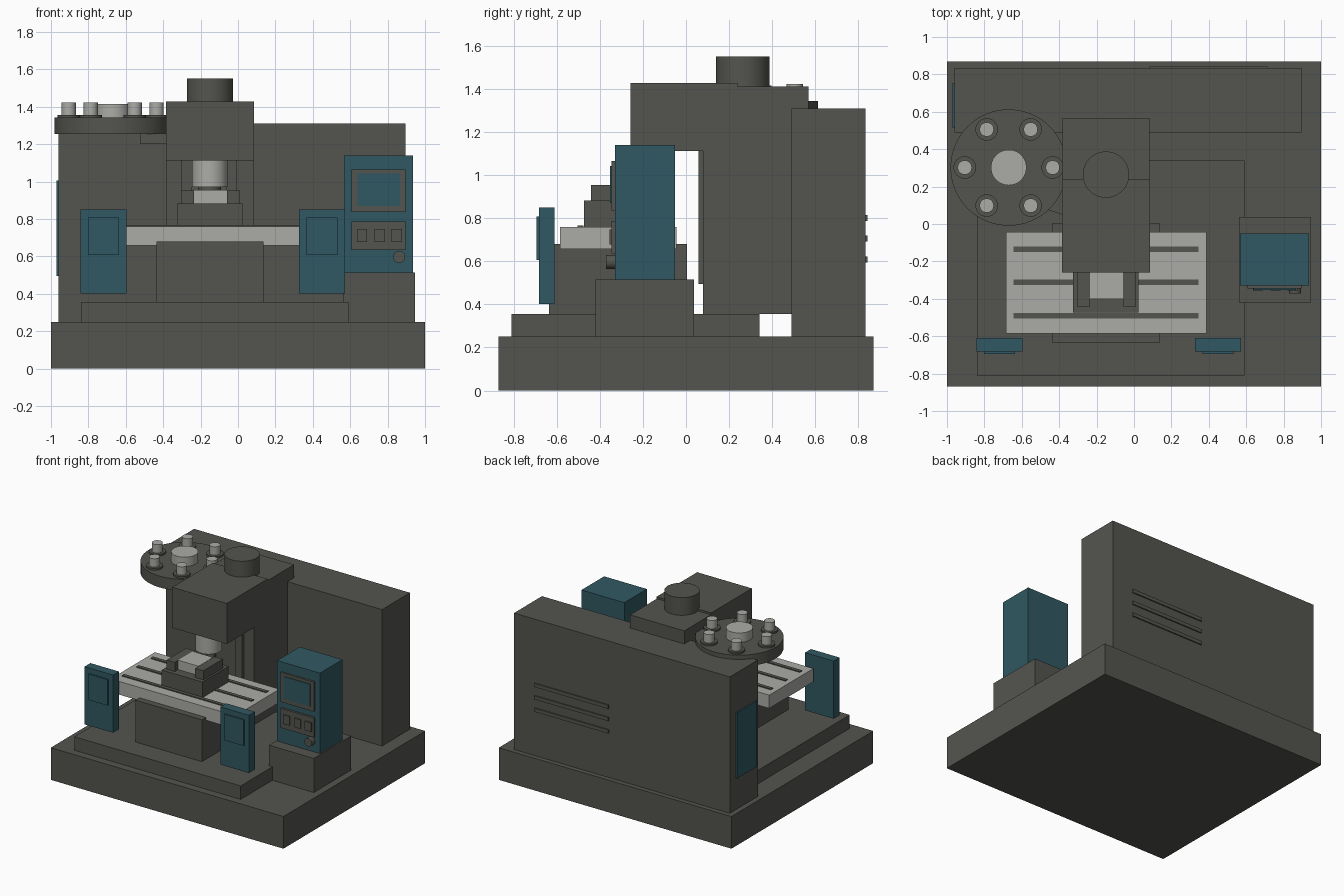
import bpy, math


def material(name, rgb):
    m = bpy.data.materials.new(name)
    m.diffuse_color = (*rgb, 1)
    return m


DARK = material("dark grey paint", (0.088, 0.088, 0.078))
STEEL = material("bare steel", (0.41, 0.41, 0.385))
TEAL = material("teal paint", (0.03, 0.098, 0.122))


def box(name, x, y, z, mat=DARK):
    """Box from three (low, high) ranges."""
    bpy.ops.mesh.primitive_cube_add(size=1, location=[(a + b) / 2 for a, b in (x, y, z)])
    o = bpy.context.object
    o.name = name
    o.scale = [b - a for a, b in (x, y, z)]
    bpy.ops.object.transform_apply(location=False, rotation=False, scale=True)
    o.data.materials.append(mat)
    return o


def cylinder(name, x, y, z, r, mat=DARK, sides=48):
    """Upright cylinder at x, y spanning the z range."""
    bpy.ops.mesh.primitive_cylinder_add(vertices=sides, radius=r, depth=z[1] - z[0],
                                        location=(x, y, (z[0] + z[1]) / 2))
    o = bpy.context.object
    o.name = name
    o.data.materials.append(mat)
    bpy.ops.object.shade_smooth_by_angle(angle=math.radians(40))
    return o


# Base and bed
box("base", (-1, 1), (-0.87, 0.87), (0, 0.25))
box("bed", (-0.84, 0.59), (-0.81, 0.34), (0.25, 0.355))
box("saddle", (-0.435, 0.135), (-0.635, 0.005), (0.355, 0.68))

# Rear cabinet with side panel and back vents
box("rear_cabinet", (-0.96, 0.895), (0.49, 0.833), (0.25, 1.31))
box("side_panel", (-0.97, -0.96), (0.515, 0.755), (0.495, 1.005), TEAL)
for i in range(3):
    z = 0.595 + 0.096 * i
    box("vent_slat", (0.08, 0.715), (0.833, 0.842), (z, z + 0.028))

# Column, rails, head and motor
box("column", (-0.383, 0.083), (0.08, 0.568), (0.355, 1.412))
for x in (-0.305, -0.065):
    box("column_rail", (x, x + 0.06), (0.057, 0.08), (0.495, 1.2))
box("spindle_head", (-0.385, 0.085), (-0.258, 0.24), (1.112, 1.427))
cylinder("motor", -0.15, 0.264, (1.41, 1.55), 0.124)

# Spindle and tool
cylinder("spindle", -0.15, -0.145, (0.97, 1.115), 0.095, STEEL)
cylinder("spindle_nose", -0.15, -0.145, (0.953, 0.97), 0.06)

# Table with three slots
box("table", (-0.685, 0.387), (-0.585, -0.043), (0.657, 0.76), STEEL)
for y in (-0.135, -0.311, -0.49):
    box("table_slot", (-0.645, 0.345), (y - 0.014, y + 0.014), (0.76, 0.767))

# Vise and workpiece
box("vise_base", (-0.325, 0.025), (-0.473, -0.15), (0.76, 0.882))
for x in (-0.305, -0.06):
    box("vise_jaw", (x, x + 0.07), (-0.44, -0.2), (0.882, 0.953))
box("workpiece", (-0.235, -0.06), (-0.4, -0.22), (0.882, 0.955), STEEL)

# Tool magazine on a slanted arm
arm = box("magazine_arm", (-0.485, -0.185), (0.042, 0.334), (1.2, 1.256))
arm.rotation_euler.z = math.radians(-18)
MX, MY = -0.67, 0.302
cylinder("magazine_disc", MX, MY, (1.255, 1.343), 0.311, sides=64)
cylinder("magazine_hub", MX, MY, (1.343, 1.415), 0.095, STEEL)
for i in range(6):
    a = math.radians(60 * i)
    x, y = MX + 0.235 * math.cos(a), MY + 0.235 * math.sin(a)
    cylinder("tool_flange", x, y, (1.343, 1.357), 0.06, sides=32)
    cylinder("tool_holder", x, y, (1.357, 1.422), 0.038, STEEL, 32)

# Control cabinet on its pedestal
box("pedestal", (0.562, 0.946), (-0.42, 0.038), (0.25, 0.515))
box("control_cabinet", (0.567, 0.935), (-0.33, -0.052), (0.515, 1.14), TEAL)
box("screen_frame", (0.608, 0.895), (-0.346, -0.33), (0.836, 1.065))
box("screen", (0.638, 0.866), (-0.352, -0.346), (0.87, 1.043), TEAL)
box("key_panel", (0.608, 0.895), (-0.346, -0.33), (0.635, 0.787))
for x in (0.636, 0.73, 0.822):
    box("key", (x, x + 0.055), (-0.356, -0.346), (0.677, 0.747))
knob = cylinder("knob", 0.862, -0.35, (0.576, 0.618), 0.032, sides=32)
knob.location = (0.862, -0.35, 0.597)
knob.rotation_euler.x = math.pi / 2

# Front guard doors
for x in (-0.842, 0.326):
    box("guard_door", (x, x + 0.246), (-0.682, -0.61), (0.402, 0.85), TEAL)
    box("guard_window", (x + 0.041, x + 0.207), (-0.694, -0.682), (0.607, 0.808), TEAL)
